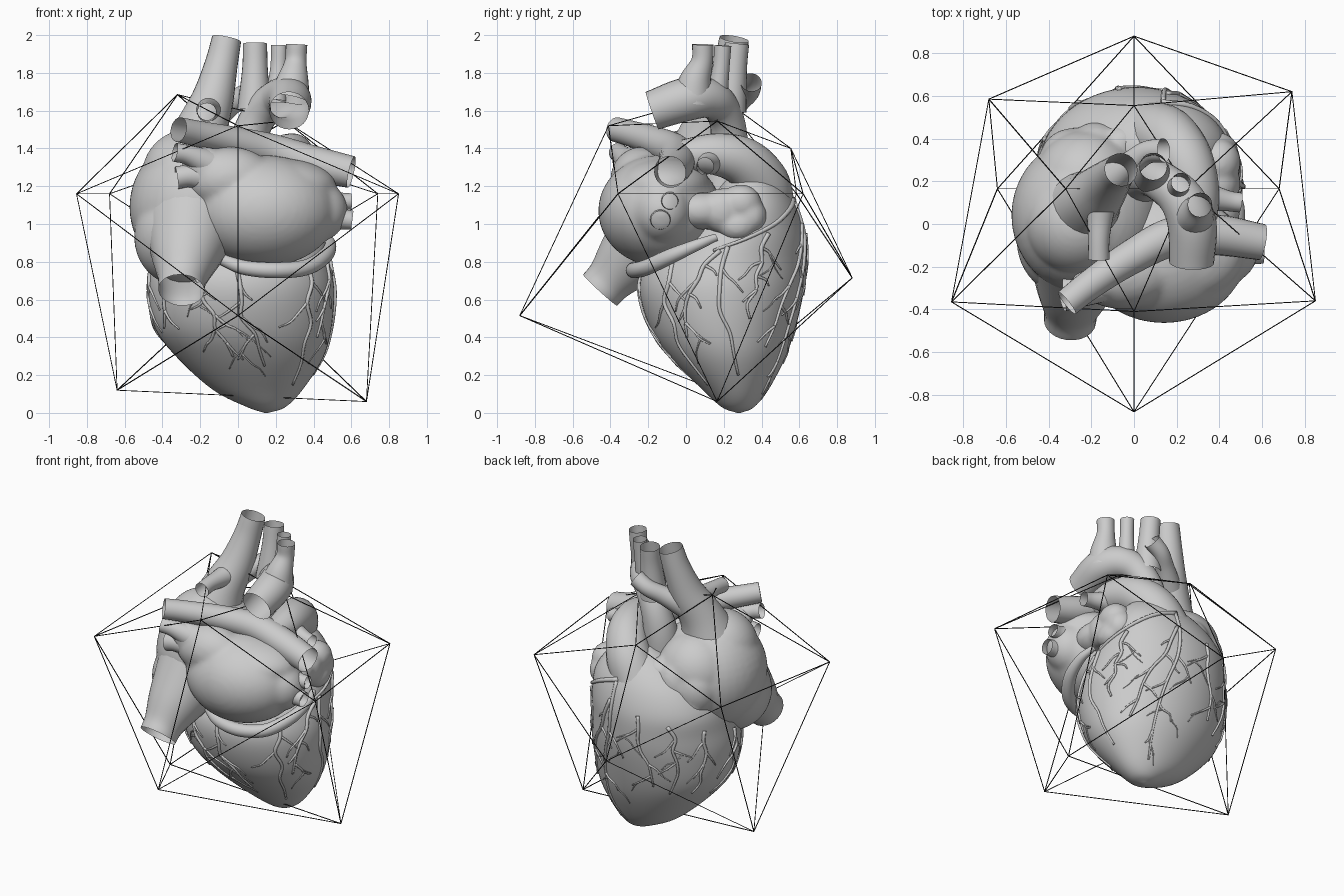
import bpy, bmesh, random
from math import sin, cos, pi, radians
from mathutils import Vector, Matrix

if "Cube" in bpy.data.objects:
    bpy.data.objects.remove(bpy.data.objects["Cube"])

random.seed(4)


def finish(name, bm, smooth=True):
    bmesh.ops.recalc_face_normals(bm, faces=bm.faces)
    me = bpy.data.meshes.new(name)
    bm.to_mesh(me)
    bm.free()
    for p in me.polygons:
        p.use_smooth = smooth
    ob = bpy.data.objects.new(name, me)
    bpy.context.collection.objects.link(ob)
    return ob


def spline(pts, steps):
    """Catmull-Rom through tuples of any length."""
    P = [Vector(p) for p in pts]
    P = [2 * P[0] - P[1]] + P + [2 * P[-1] - P[-2]]
    out = []
    for i in range(1, len(P) - 2):
        a, b, c, d = P[i - 1:i + 3]
        for k in range(steps):
            t = k / steps
            out.append(0.5 * (2 * b + (c - a) * t + (2 * a - 5 * b + 4 * c - d) * t ** 2
                              + (3 * b - a - 3 * c + d) * t ** 3))
    return out + [P[-2]]


def sweep(bm, pts, sides=24, steps=6, cap=False):
    """Tube along (x, y, z, radius) points with open ends."""
    path = spline(pts, steps)
    co = [Vector(p[:3]) for p in path]
    u, rings = None, []
    for i, c in enumerate(co):
        t = (co[min(i + 1, len(co) - 1)] - co[max(i - 1, 0)]).normalized()
        if u is None:
            u = t.orthogonal()
        u = (u - t * u.dot(t)).normalized()
        v = t.cross(u)
        r = path[i][3]
        rings.append([bm.verts.new(c + r * (cos(2 * pi * k / sides) * u + sin(2 * pi * k / sides) * v))
                      for k in range(sides)])
    for a, b in zip(rings, rings[1:]):
        for k in range(sides):
            j = (k + 1) % sides
            bm.faces.new((a[k], a[j], b[j], b[k]))
    if cap:
        bm.faces.new(rings[0])
        bm.faces.new(rings[-1])


def tube(name, *pts):
    bm = bmesh.new()
    sweep(bm, pts)
    return finish(name, bm)


def blob(name, parts, voxel=0.018, smooth=6):
    """Ellipsoids (x, y, z, rx, ry, rz) fused into one soft body."""
    bm = bmesh.new()
    for x, y, z, a, b, c in parts:
        m = Matrix.Translation((x, y, z)) @ Matrix.Diagonal((a, b, c, 1))
        bmesh.ops.create_uvsphere(bm, u_segments=40, v_segments=24, radius=1, matrix=m)
    ob = finish(name, bm)
    rm = ob.modifiers.new("fuse", 'REMESH')
    rm.mode, rm.voxel_size, rm.use_smooth_shade = 'VOXEL', voxel, True
    sm = ob.modifiers.new("soften", 'SMOOTH')
    sm.iterations, sm.factor = smooth, 0.5
    return ob


# Ventricles: stacked sections (z, x min, x max, y min, y max)
SECT = spline([(0, .14, .16, .27, .29), (.03, .05, .25, .19, .36), (.12, -.13, .34, .09, .435),
               (.29, -.32, .45, -.08, .525), (.45, -.44, .495, -.19, .58), (.65, -.475, .51, -.245, .625),
               (.8, -.46, .485, -.2, .64), (.95, -.42, .46, -.05, .635), (1.1, -.3, .42, .1, .585),
               (1.22, -.12, .33, .2, .5), (1.29, .04, .2, .28, .4)], 5)


def section_point(s, a, lift=0.0):
    _, x0, x1, y0, y1 = s
    return Vector(((x0 + x1) / 2 + ((x1 - x0) / 2 + lift) * cos(a),
                   (y0 + y1) / 2 + ((y1 - y0) / 2 + lift) * sin(a), max(s[0], 0)))


def surface(deg, z, lift=0.003):
    for s, t in zip(SECT, SECT[1:]):
        if s[0] <= z <= t[0]:
            return section_point(s.lerp(t, (z - s[0]) / (t[0] - s[0])), radians(deg), lift)
    return section_point(SECT[-1], radians(deg), lift)


bm = bmesh.new()
N = 56
rings = [[bm.verts.new(section_point(s, 2 * pi * k / N)) for k in range(N)] for s in SECT]
for a, b in zip(rings, rings[1:]):
    for k in range(N):
        bm.faces.new((a[k], a[(k + 1) % N], b[(k + 1) % N], b[k]))
bm.faces.new(rings[0])
bm.faces.new(rings[-1])
finish("ventricles", bm)

# Coronary vessels: main runs (angle, z) on the ventricle wall with forking twigs
bm = bmesh.new()


def vessel(run, r, depth):
    n = len(run)
    sweep(bm, [(*surface(a, z), r * (1 - 0.5 * i / (n - 1))) for i, (a, z) in enumerate(run)],
          sides=7, steps=4, cap=True)
    if depth == 0:
        return
    side = random.choice((-1, 1))
    for i in range(1, n - 1):
        if random.random() < .25:
            continue
        a, z = run[i]
        side = -side
        twig = [(a, z)]
        for _ in range(random.choice((2, 3))):
            a += side * random.uniform(3, 8)
            z = max(z - random.uniform(.02, .06), .05)
            twig.append((a, z))
        vessel(twig, r * .65, depth - 1 if random.random() < .4 else 0)


MAINS = [(80, 1.12, 58, .1), (70, 1.0, 40, .35), (100, .95, 108, .45), (128, .9, 128, .4),
         (155, .85, 145, .4), (190, .78, 182, .45), (-145, .73, -150, .45), (-118, .74, -100, .3),
         (-95, .76, -80, .25), (-42, .8, -45, .15), (-8, .88, 8, .2), (-10, .86, -35, .4),
         (25, .95, 20, .5)]
for a0, z0, a1, z1 in MAINS:
    run = [(a0 + (a1 - a0) * k / 6 + random.uniform(-3, 3), z0 + (z1 - z0) * k / 6) for k in range(7)]
    vessel(run, .013, 2)
# vessels circling the top of the ventricles
vessel([(80, 1.13), (55, 1.08), (30, 1.0), (5, .92), (-15, .86)], .016, 0)
finish("coronary_vessels", bm)

tube("coronary_sinus", (-.1, -.2, .82, .03), (.03, -.26, .77, .038), (.2, -.275, .755, .042),
     (.36, -.21, .77, .042), (.46, -.08, .83, .04), (.49, .06, .89, .03), (.47, .16, .93, .02))

# Atria and their auricles
blob("right_atrium", [(-.22, .04, 1.09, .355, .37, .37), (-.27, 0, 1.25, .24, .24, .25),
                      (-.3, -.08, .93, .25, .26, .26), (-.22, .2, 1.16, .25, .24, .25),
                      # lobed auricle on its front
                      (-.28, .31, 1.08, .16, .14, .18), (-.17, .38, 1.1, .12, .1, .16),
                      (-.06, .38, 1.15, .1, .09, .11), (-.06, .43, 1.04, .09, .1, .1),
                      (-.16, .43, .98, .09, .09, .1), (-.28, .37, .96, .1, .1, .09)], .016, 5)
blob("left_atrium", [(.14, -.14, 1.07, .385, .325, .295), (.4, -.13, 1.07, .18, .16, .17),
                     (-.05, -.23, 1.24, .24, .17, .17), (-.18, -.29, 1.31, .12, .08, .1),
                     (.2, -.12, 1.2, .32, .25, .15)])
blob("left_auricle", [(.38, .08, 1.07, .12, .15, .1), (.4, .19, 1.07, .1, .11, .12),
                      (.4, .29, 1.11, .1, .11, .1), (.39, .34, 1.04, .1, .09, .1),
                      (.42, .27, .99, .08, .1, .08)], .014, 10)

# Great veins
tube("lower_vena_cava", (-.3, -.455, .65, .122), (-.295, -.4, .71, .13), (-.28, -.3, .82, .18),
     (-.25, -.14, .98, .25))
tube("upper_vena_cava", (-.06, .255, 1.98, .078), (-.09, .23, 1.84, .088), (-.135, .18, 1.66, .112),
     (-.2, .11, 1.48, .145), (-.25, .06, 1.28, .2))
tube("back_vein_stub", (-.165, -.165, 1.59, .05), (-.165, -.08, 1.6, .05), (-.16, .02, 1.6, .06),
     (-.15, .14, 1.6, .08))
tube("side_vein_stub", (.14, .345, 1.75, .056), (.06, .335, 1.7, .054), (-.02, .28, 1.65, .06),
     (-.12, .2, 1.58, .08))

# Pulmonary veins, two on each side
tube("vein_left_upper", (-.335, -.36, 1.38, .05), (-.25, -.335, 1.36, .055), (-.1, -.26, 1.29, .1))
tube("vein_left_lower", (-.325, -.31, 1.245, .06), (-.24, -.3, 1.255, .065), (-.08, -.24, 1.24, .12))
tube("vein_right_upper", (.6, -.085, 1.12, .042), (.53, -.09, 1.12, .052), (.36, -.1, 1.12, .12))
tube("vein_right_lower", (.605, -.135, 1.02, .05), (.53, -.135, 1.03, .062), (.36, -.13, 1.06, .13))

# Pulmonary artery: trunk, cross branches and a small side stub
tube("pulmonary_trunk", (.08, .42, 1.08, .16), (.16, .4, 1.22, .145), (.24, .3, 1.33, .13),
     (.29, .15, 1.37, .11), (.3, -.02, 1.36, .085))
tube("pulmonary_branches", (-.315, -.37, 1.5, .066), (-.2, -.28, 1.475, .07), (-.02, -.16, 1.435, .08),
     (.18, -.06, 1.385, .092), (.38, -.05, 1.325, .095), (.6, -.085, 1.275, .085))
tube("pulmonary_side_stub", (.5, .1, 1.305, .046), (.43, .11, 1.315, .05), (.28, .14, 1.34, .08))

# Aorta with the three neck vessels
tube("aorta", (.03, .2, 1.15, .12), (.04, .22, 1.35, .11), (.075, .225, 1.5, .095), (.14, .19, 1.61, .095),
     (.22, .12, 1.665, .105), (.272, 0, 1.66, .115), (.27, -.18, 1.6, .105))
tube("neck_artery_first", (.09, .27, 1.955, .064), (.09, .255, 1.82, .068), (.085, .23, 1.6, .09))
tube("neck_artery_second", (.22, .195, 1.945, .045), (.215, .185, 1.82, .045), (.2, .16, 1.65, .06))
tube("neck_artery_third", (.31, .09, 1.95, .057), (.305, .085, 1.86, .058), (.29, .05, 1.76, .085),
     (.27, .03, 1.66, .112))

# Thin twenty-sided wire cage around the heart
A, B, C, D = (0, -.41, 1.52), (0, .555, 1.4), (0, .88, .715), (0, -.88, .515)
E, F, G, H = (-.855, -.365, 1.16), (.85, -.36, 1.16), (-.68, .585, 1.16), (.74, .62, 1.16)
I, J, K, L = (-.64, .165, .12), (.68, .165, .06), (-.32, .165, 1.685), (.25, .165, 1.545)
LINKS = [(A, (D, K, L, E, F)), (D, (I, J, E, F)), (B, (C, K, L, G, H)), (C, (I, J, G, H)),
         (K, (L, E, G)), (L, (F, H)), (I, (J, E, G)), (J, (F, H)), (E, (G,)), (F, (H,))]
bm = bmesh.new()
for p, ends in LINKS:
    for q in ends:
        sweep(bm, [(*p, .003), (*q, .003)], sides=4, steps=1, cap=True)
cage = finish("wire_cage", bm, smooth=False)
dark = bpy.data.materials.new("dark_wire")
dark.diffuse_color = (.02, .02, .02, 1)
dark.use_nodes = True
dark.node_tree.nodes["Principled BSDF"].inputs["Base Color"].default_value = dark.diffuse_color
cage.data.materials.append(dark)
